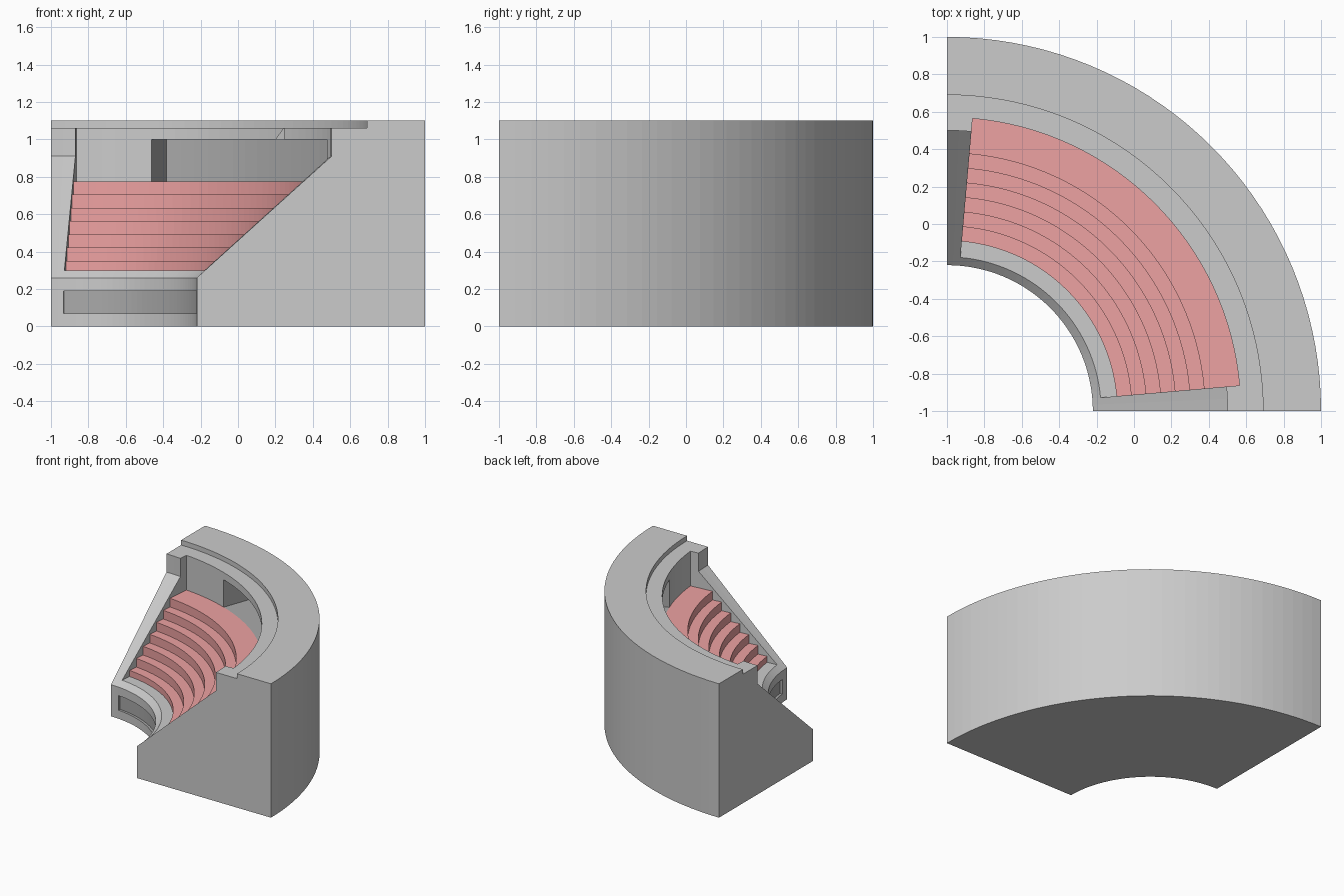
import bpy, bmesh, math

if "Cube" in bpy.data.objects:
    bpy.data.objects.remove(bpy.data.objects["Cube"])

CX, CY = -1.0, -1.0          # centre of the quarter ring
STEP = 2.5                   # degrees per segment


def sweep(name, profile, a0, a1):
    """Closed solid: an (r, z) outline swept about the ring centre."""
    bm = bmesh.new()
    n = round((a1 - a0) / STEP)
    rings = []
    for i in range(n + 1):
        a = math.radians(a0 + (a1 - a0) * i / n)
        rings.append([bm.verts.new((CX + r * math.cos(a), CY + r * math.sin(a), z))
                      for r, z in profile])
    k = len(profile)
    for p, q in zip(rings, rings[1:]):
        for j in range(k):
            bm.faces.new((p[j], p[(j + 1) % k], q[(j + 1) % k], q[j]))
    bm.faces.new(rings[0])
    bm.faces.new(rings[-1])
    bmesh.ops.recalc_face_normals(bm, faces=bm.faces)
    me = bpy.data.meshes.new(name)
    bm.to_mesh(me)
    bm.free()
    ob = bpy.data.objects.new(name, me)
    bpy.context.collection.objects.link(ob)
    return ob


def cut(ob, cutter):
    mod = ob.modifiers.new("cut", 'BOOLEAN')
    mod.operation, mod.solver, mod.object = 'DIFFERENCE', 'EXACT', cutter
    bpy.context.view_layer.objects.active = ob
    bpy.ops.object.modifier_apply(modifier=mod.name)
    bpy.data.objects.remove(cutter)


def material(name, color):
    m = bpy.data.materials.new(name)
    m.diffuse_color = color
    m.use_nodes = True
    m.node_tree.nodes["Principled BSDF"].inputs["Base Color"].default_value = m.diffuse_color
    return m


# main stand: sloped inner face, low inner wall, rim step on top
stand = sweep("stand", [(0.78, 0), (2, 0), (2, 1.10), (1.69, 1.10), (1.69, 1.06),
                        (1.50, 1.06), (1.50, 0.91), (0.78, 0.26)], 0, 90)

# stepped seating trench
steps = [(0.5, 0.30)]
for i in range(7):
    r = 0.91 + 0.0783 * i
    steps += [(r, 0.30 if i == 0 else 0.35 + 0.0708 * (i - 1)), (r, 0.35 + 0.0708 * i)]
top = steps[-1][1]
steps += [(1.57, top), (1.57, 1.3), (0.5, 1.3)]
cut(stand, sweep("trench_cutter", steps, 5, 85))

# box opening in the back wall, and shallow slot in the inner wall
cut(stand, sweep("box_cutter", [(1.5, top), (1.81, top), (1.81, 1.0), (1.5, 1.0)], 20, 70))
cut(stand, sweep("slot_cutter", [(0.7, 0.07), (0.80, 0.07), (0.80, 0.19), (0.7, 0.19)], 5, 85))

# colours: red seating, dark openings
for m in (material("concrete", (0.8, 0.8, 0.8, 1)),
          material("seating_red", (0.85, 0.36, 0.36, 1)),
          material("opening_dark", (0.4, 0.4, 0.4, 1))):
    stand.data.materials.append(m)
for f in stand.data.polygons:
    x, y, z = f.center
    r = math.hypot(x - CX, y - CY)
    a = math.degrees(math.atan2(y - CY, x - CX))
    f.material_index = 0
    if 5.1 < a < 84.9 and 0.905 < r < 1.568 and 0.301 < z < top + 0.005:
        f.material_index = 1
    elif 19.9 < a < 70.1 and 1.58 < r < 1.83 and top - 0.01 < z < 1.01:
        f.material_index = 2
    elif 4.9 < a < 85.1 and 0.782 < r < 0.81 and 0.06 < z < 0.2:
        f.material_index = 2
